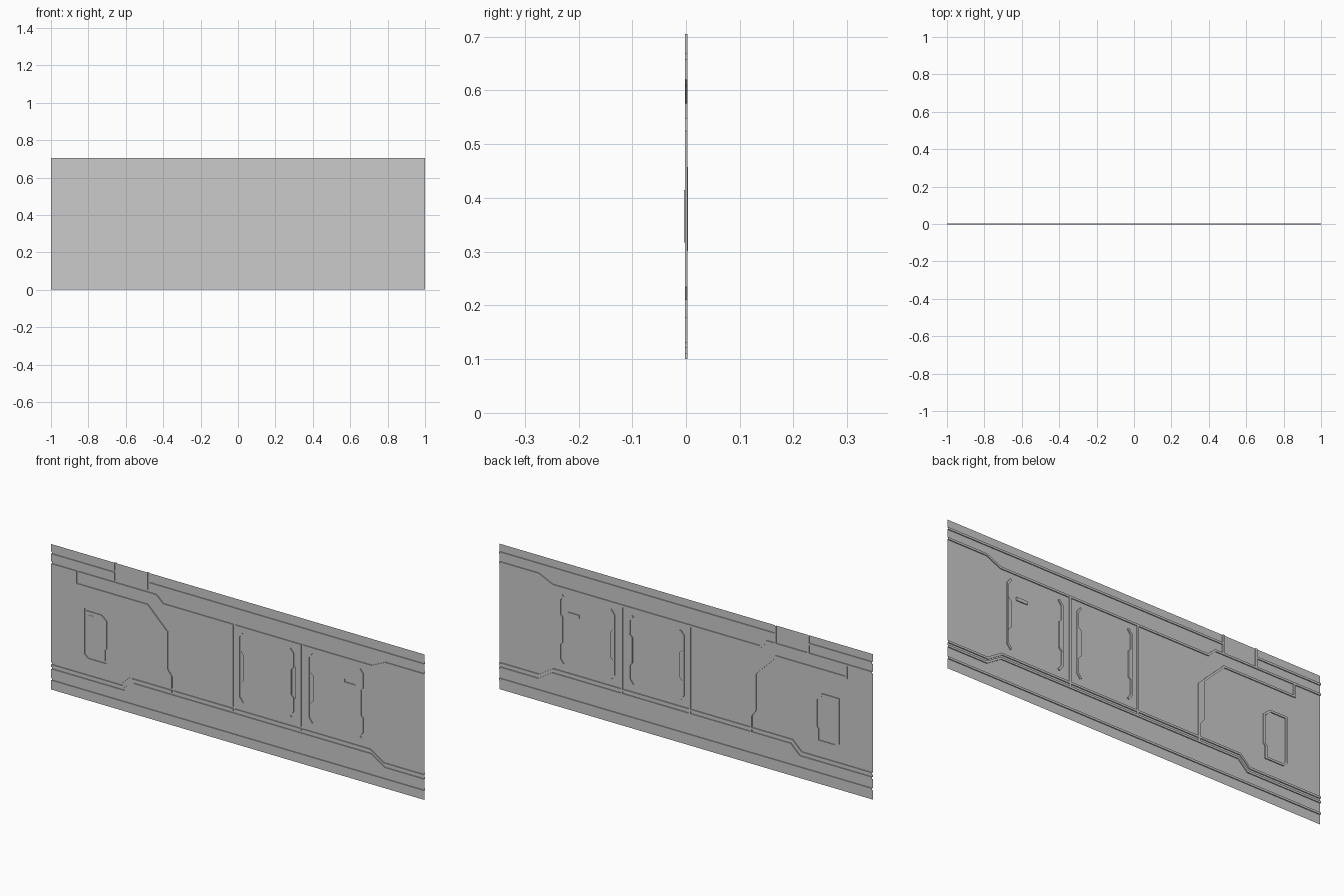
import bpy, bmesh
from mathutils import Vector

if "Cube" in bpy.data.objects:
    bpy.data.objects.remove(bpy.data.objects["Cube"])

FRONT, FLOOR, BACK, W = -0.002, 0.0025, 0.02, 0.010
cutters = []


def add_object(name, bm):
    bmesh.ops.recalc_face_normals(bm, faces=bm.faces)
    me = bpy.data.meshes.new(name)
    bm.to_mesh(me)
    bm.free()
    ob = bpy.data.objects.new(name, me)
    bpy.context.collection.objects.link(ob)
    return ob


def make_cutter(faces, floor):
    """Prism through the front skin from flat xz faces."""
    bm = bmesh.new()
    floor += 0.00001 * len(cutters)
    for f in faces:
        bm.faces.new([bm.verts.new((p[0], -0.02, p[1])) for p in f])
    bmesh.ops.remove_doubles(bm, verts=bm.verts, dist=1e-6)
    ext = bmesh.ops.extrude_face_region(bm, geom=bm.faces[:])
    for v in ext["geom"]:
        if isinstance(v, bmesh.types.BMVert):
            v.co.y = floor
    ob = add_object("groove_cutter", bm)
    ob.hide_render = True
    cutters.append(ob)


def groove(pts, closed=False, w=W, floor=FLOOR):
    """Constant-width mitred channel along an xz path."""
    P = [Vector(p) for p in pts]
    n = len(P)
    sides = []
    for i, p in enumerate(P):
        a = (p - P[i - 1]).normalized() if i or closed else None
        b = (P[(i + 1) % n] - p).normalized() if i < n - 1 or closed else None
        a, b = a or b, b or a
        na, nb = Vector((-a.y, a.x)), Vector((-b.y, b.x))
        m = (na + nb).normalized()
        m *= w / 2 / m.dot(na)
        sides.append((p + m, p - m))
    faces = []
    for i in range(n if closed else n - 1):
        (a, b), (c, d) = sides[i], sides[(i + 1) % n]
        faces.append([a, b, d, c])
    make_cutter(faces, floor)


def recess(pts, floor=FLOOR):
    make_cutter([pts], floor)


# long trim lines
groove([(-1.1, 0.05), (1.1, 0.05)])
groove([(-1.1, 0.105), (-0.61, 0.105), (-0.56, 0.152), (0.715, 0.152),
        (0.79, 0.105), (1.1, 0.105)])
groove([(-1.1, 0.126), (-0.62, 0.126), (-0.57, 0.173), (0.71, 0.173),
        (0.785, 0.126), (1.1, 0.126)])
groove([(-1.1, 0.663), (-0.655, 0.663)])
groove([(-0.48, 0.663), (1.1, 0.663)])
groove([(-1.1, 0.615), (-0.435, 0.615), (-0.398, 0.581), (0.715, 0.581),
        (0.79, 0.615), (1.1, 0.615)])
for x in (-0.655, -0.48):
    groove([(x, 0.75), (x, 0.613)])

# side panel seam with its widened edge
groove([(-0.86, 0.613), (-0.86, 0.555), (-0.482, 0.555), (-0.349, 0.425),
        (-0.349, 0.153)])
recess([(-0.377, 0.452), (-0.345, 0.425), (-0.345, 0.222), (-0.377, 0.266)])

# door seams
for x in (-0.02, 0.343):
    groove([(x, 0.58), (x, 0.153)])

# door brackets with hand grips, mirrored per door
for x, s in ((0.014, 1), (0.303, -1), (0.386, 1), (0.677, -1)):
    groove([(x + s * 0.018, 0.546), (x, 0.523), (x, 0.236), (x + s * 0.018, 0.213)])
    recess([(x, 0.458), (x + s * 0.017, 0.441), (x + s * 0.017, 0.318), (x, 0.301)],
           FLOOR + 0.001)

# door label slot and hatch outline
recess([(0.572, 0.457), (0.631, 0.457), (0.631, 0.473), (0.572, 0.473)])
groove([(-0.817, 0.437), (-0.73, 0.437), (-0.698, 0.410), (-0.698, 0.275),
        (-0.708, 0.264), (-0.708, 0.208), (-0.800, 0.208), (-0.817, 0.222)], closed=True)

# wall panel: cut a slab, then keep only its front skin
bm = bmesh.new()
bmesh.ops.create_cube(bm, size=1)
for v in bm.verts:
    v.co = (v.co.x * 2, BACK if v.co.y > 0 else FRONT, (v.co.z + 0.5) * 0.705)
panel = add_object("wall_panel", bm)
for c in cutters:
    m = panel.modifiers.new("cut", 'BOOLEAN')
    m.operation, m.solver, m.object = 'DIFFERENCE', 'EXACT', c
bpy.context.view_layer.update()
dg = bpy.context.evaluated_depsgraph_get()
cut = bpy.data.meshes.new_from_object(panel.evaluated_get(dg))
panel.modifiers.clear()
bm = bmesh.new()
bm.from_mesh(cut)
rear = [f for f in bm.faces if any(v.co.y > 0.015 for v in f.verts)]
bmesh.ops.delete(bm, geom=rear, context='FACES')
bm.to_mesh(panel.data)
bm.free()
for c in cutters:
    bpy.data.objects.remove(c)

# raised hatch handle
bm = bmesh.new()
bmesh.ops.create_cube(bm, size=1)
for v in bm.verts:
    v.co = (-0.788 + v.co.x * 0.025, FRONT if v.co.y > 0 else FRONT - 0.0015,
            0.366 + v.co.z * 0.098)
add_object("hatch_handle", bm)
